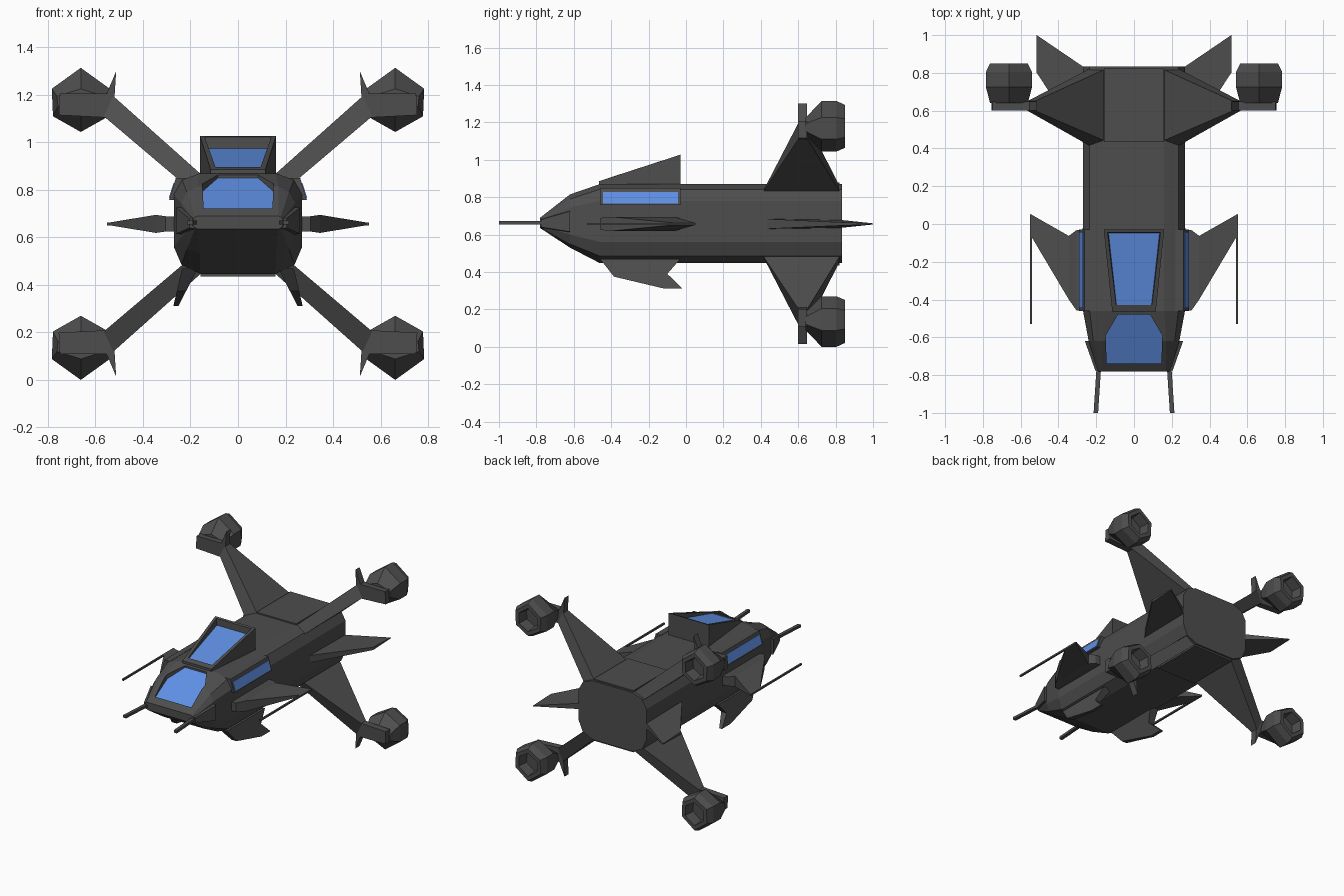
import bpy, bmesh

if "Cube" in bpy.data.objects:
    bpy.data.objects.remove(bpy.data.objects["Cube"])

MID = 0.657  # height of the horizontal symmetry plane


def material(name, rgb):
    m = bpy.data.materials.new(name)
    m.diffuse_color = (*rgb, 1)
    m.use_nodes = True
    m.node_tree.nodes["Principled BSDF"].inputs["Base Color"].default_value = m.diffuse_color
    return m


HULL = material("dark grey", (0.075, 0.075, 0.075))
GLASS = material("blue glass", (0.115, 0.28, 0.78))


def loft(name, rings, mirror_x=True, mirror_z=False, mat=0, end_mat=None):
    """Join rings of points into closed solids, repeated by mirroring."""
    bm = bmesh.new()
    for sx in ((1, -1) if mirror_x else (1,)):
        for sz in ((1, -1) if mirror_z else (1,)):
            vs = [[bm.verts.new((sx * x, y, MID + sz * (z - MID))) for x, y, z in r]
                  for r in rings]
            n = len(rings[0])
            faces = []
            for a, b in zip(vs, vs[1:]):
                for i in range(n):
                    j = (i + 1) % n
                    faces.append(bm.faces.new((a[i], a[j], b[j], b[i])))
            faces.append(bm.faces.new(vs[0][::-1]))
            faces.append(bm.faces.new(vs[-1]))
            for f in faces:
                f.material_index = mat
            if end_mat is not None:
                faces[-1].material_index = end_mat
    bmesh.ops.recalc_face_normals(bm, faces=bm.faces[:])
    me = bpy.data.meshes.new(name)
    bm.to_mesh(me)
    bm.free()
    me.materials.append(HULL)
    me.materials.append(GLASS)
    ob = bpy.data.objects.new(name, me)
    bpy.context.collection.objects.link(ob)
    return ob


def box(name, x0, x1, y0, y1, z0, z1, **kw):
    def ring(y):
        return [(x0, y, z0), (x1, y, z0), (x1, y, z1), (x0, y, z1)]
    return loft(name, [ring(y0), ring(y1)], **kw)


def section(y, half):
    """Symmetrical cross-section from its right half, top to bottom."""
    return [(x, y, z) for x, z in half] + [(-x, y, z) for x, z in reversed(half)]


# Fuselage with tapered nose
body = [(.16, .87), (.235, .842), (.27, .78), (.27, .56), (.238, .485), (.16, .447)]
neck = [(.17, .815), (.215, .79), (.24, .745), (.24, .60), (.215, .55), (.16, .53)]
nose = [(.17, .69), (.18, .686), (.19, .676), (.19, .65), (.18, .64), (.17, .635)]
hull = loft("fuselage", [section(-.78, nose), section(-.62, neck),
                         section(-.46, body), section(.835, body)], mirror_x=False)

# Recessed windscreen cut into the nose, its floor is the glass
plan = [(.085, -.48, .85), (.15, -.59, .793), (.145, -.738, .712)]
plan += [(-x, y, z) for x, y, z in reversed(plan)]
cutter = loft("windscreen_cutter", [[(x, y, 1.2) for x, y, z in plan], plan],
              mirror_x=False, end_mat=1)
cutter.hide_render = True
cutter.hide_viewport = True
cut = hull.modifiers.new("windscreen", 'BOOLEAN')
cut.operation = 'DIFFERENCE'
cut.solver = 'EXACT'
cut.object = cutter


# Upper canopy: wedge frame with sunken glass
def canopy_ring(xf, yf, zf, xr, yr, zr):
    return [(-xf, yf, zf), (xf, yf, zf), (xr, yr, zr), (-xr, yr, zr)]


loft("canopy", [canopy_ring(.115, -.465, .84, .16, -.03, .84),
                canopy_ring(.115, -.465, .885, .16, -.03, 1.027),
                canopy_ring(.095, -.43, .897, .14, -.045, 1.022),
                canopy_ring(.093, -.428, .890, .135, -.047, .975)],
     mirror_x=False, end_mat=1)

# Side window frames and panes
loft("side_window_frame", [[(.22, y, .85), (.262, y, .85), (.29, y, .757), (.25, y, .757)]
                           for y in (-.46, -.03)])
loft("side_window_glass", [[(.26, y, .828), (.272, y, .828), (.291, y, .767), (.28, y, .767)]
                           for y in (-.445, -.042)], mat=1)

# Raised panels above and below the engine bay
box("rear_panel", -.158, .158, .435, .822, .85, .879, mirror_x=False, mirror_z=True)

# Four diagonal wings
loft("diagonal_wing", [
    [(.13, .43, .843), (.13, .83, .843), (.21, .835, .809), (.21, .40, .809)],
    [(.525, .60, 1.195), (.525, .65, 1.195), (.565, .65, 1.11), (.565, .60, 1.11)]],
    mirror_z=True)

# Wing tip plates with spikes
tip = [(.513, 1.30), (.553, 1.205), (.75, 1.205), (.755, 1.115), (.56, 1.105), (.52, 1.19)]
loft("wing_tip_plate", [[(x, y, z) for x, z in tip] for y in (.60, .648)], mirror_z=True)

# Hexagonal engine pods with hollow exhausts
hexagon = [(0, .138), (.122, .05), (.117, -.066), (0, -.132), (-.117, -.066), (-.122, .05)]
stations = [(.64, .82, .36), (.725, 1, 1), (.805, 1, 1), (.85, .82, .85),
            (.85, .60, .62), (.775, .52, .54)]
loft("engine_pod", [[(.662 + x * sx, y, 1.176 + z * sz) for x, z in hexagon]
                    for y, sx, sz in stations], mirror_z=True)

# Horizontal rear fins
loft("rear_fin", [
    [(.25, .40, MID - .028), (.25, .40, MID + .028), (.25, .82, MID + .022), (.25, .82, MID - .022)],
    [(.515, .80, MID - .01), (.515, .80, MID + .01), (.515, 1.0, MID + .003), (.515, 1.0, MID - .003)]])

# Front winglets: thick root, thin swept tip
loft("front_winglet", [
    [(x, y0, MID - h), (x, y0, MID + h), (x, y1, MID + h), (x, y1, MID - h)]
    for x, y0, y1, h in ((.25, -.457, -.03, .032), (.305, -.457, -.033, .032),
                         (.345, -.40, -.063, .038), (.547, -.06, .052, .005))])
box("winglet_gun", .539, .551, -.53, .05, MID - .006, MID + .006)

# Nose gun mounts and barrels
loft("nose_gun_mount", [
    [(.18, -.62, .605), (.26, -.62, .615), (.26, -.62, .725), (.18, -.62, .73)],
    [(.165, -.775, .635), (.205, -.775, .64), (.205, -.775, .68), (.165, -.775, .685)]])
loft("nose_gun", [[(x - .012, y, .654), (x + .012, y, .654), (x + .012, y, .672), (x - .012, y, .672)]
                  for x, y in ((.185, -.74), (.202, -1.0))])

# Splayed belly skids
skid = [(-.46, .47), (-.385, .375), (-.12, .312), (-.02, .312), (-.10, .39), (-.03, .47)]


def skid_side(root, end):
    return [(root + (end - root) * (.47 - z) / .158, y, z) for y, z in skid]


loft("belly_skid", [skid_side(.17, .25), skid_side(.235, .272)])
